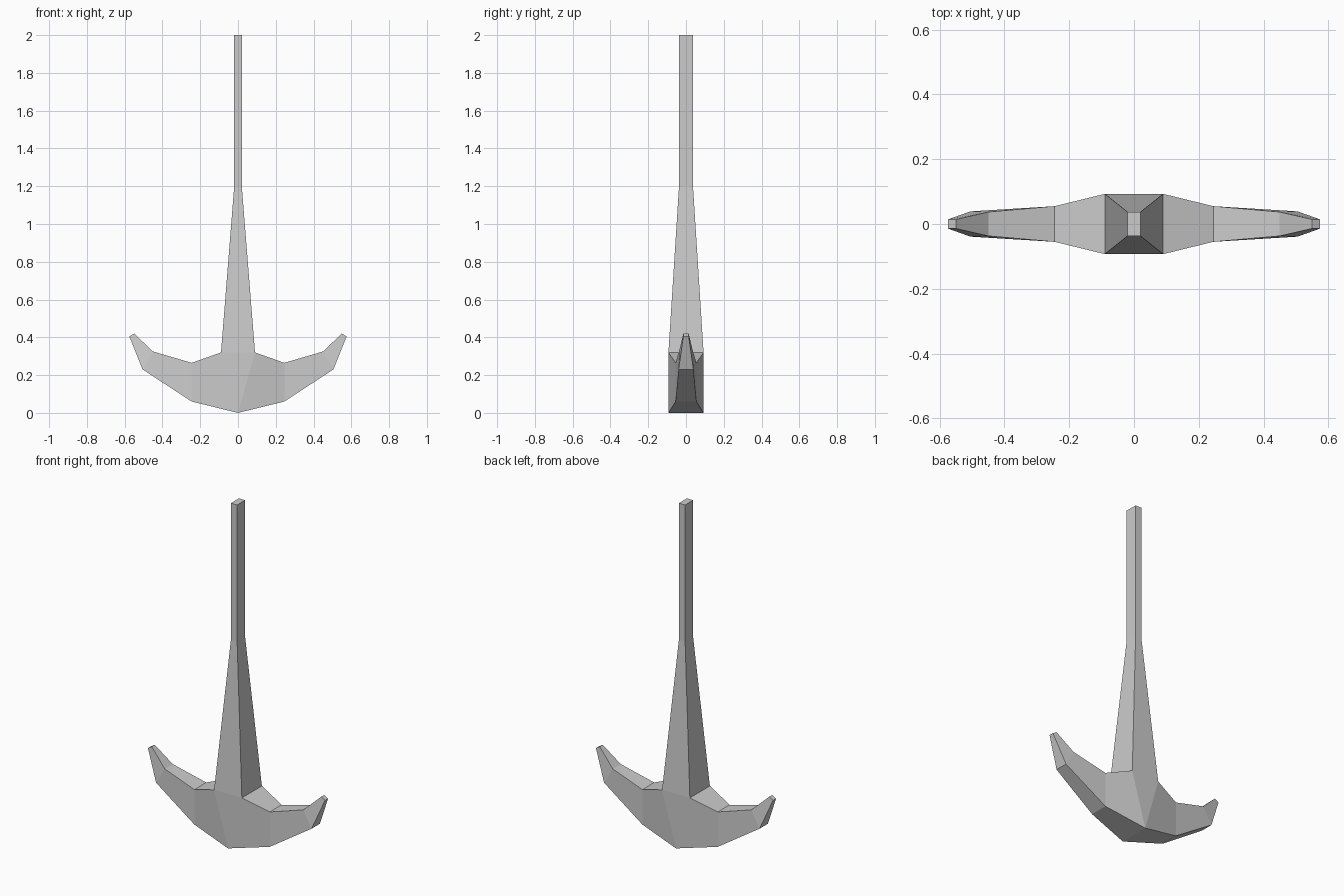
import bpy
import bmesh

cube = bpy.data.objects.get("Cube")
if cube:
    bpy.data.objects.remove(cube, do_unlink=True)

# Single grey metal
metal = bpy.data.materials.new("grey_metal")
metal.use_nodes = True
GREY = (0.6, 0.6, 0.6, 1)
metal.diffuse_color = GREY
metal.node_tree.nodes["Principled BSDF"].inputs["Base Color"].default_value = GREY

bm = bmesh.new()


def bridge(a, b):
    """Join two four-sided rings with a band of faces."""
    for i in range(4):
        j = (i + 1) % 4
        bm.faces.new((a[i], a[j], b[j], b[i]))


# Shank: square rings from the crown shoulders up (half x, half y, z)
shank = []
for x, y, z in [(0.09, 0.093, 0.32), (0.02, 0.037, 1.2), (0.02, 0.037, 2.0)]:
    shank.append([bm.verts.new((sx * x, sy * y, z))
                  for sx, sy in ((-1, -1), (1, -1), (1, 1), (-1, 1))])
bridge(shank[0], shank[1])
bridge(shank[1], shank[2])
bm.faces.new(shank[2])

# Crown: bottom ridge with a triangle on the front and the back
keel = [bm.verts.new((0, y, 0)) for y in (-0.093, 0.093)]
shoulder = shank[0]
bm.faces.new((shoulder[0], keel[0], shoulder[1]))
bm.faces.new((shoulder[2], keel[1], shoulder[3]))

# Arms: top x, top z, bottom x, bottom z, top half y, bottom half y
ARM = [(0.245, 0.265, 0.245, 0.06, 0.055, 0.055),
       (0.45, 0.325, 0.505, 0.23, 0.037, 0.039),
       (0.55, 0.42, 0.575, 0.405, 0.014, 0.014)]
for side, front, back in ((1, 1, 2), (-1, 0, 3)):
    ring = [shoulder[front], shoulder[back], keel[1], keel[0]]
    for tx, tz, bx, bz, ty, by in ARM:
        new_ring = [bm.verts.new(p) for p in (
            (side * tx, -ty, tz), (side * tx, ty, tz),
            (side * bx, by, bz), (side * bx, -by, bz))]
        bridge(ring, new_ring)
        ring = new_ring
    bm.faces.new(ring)

bmesh.ops.recalc_face_normals(bm, faces=bm.faces[:])
mesh = bpy.data.meshes.new("anchor")
bm.to_mesh(mesh)
bm.free()
mesh.materials.append(metal)
anchor = bpy.data.objects.new("anchor", mesh)
bpy.context.scene.collection.objects.link(anchor)
